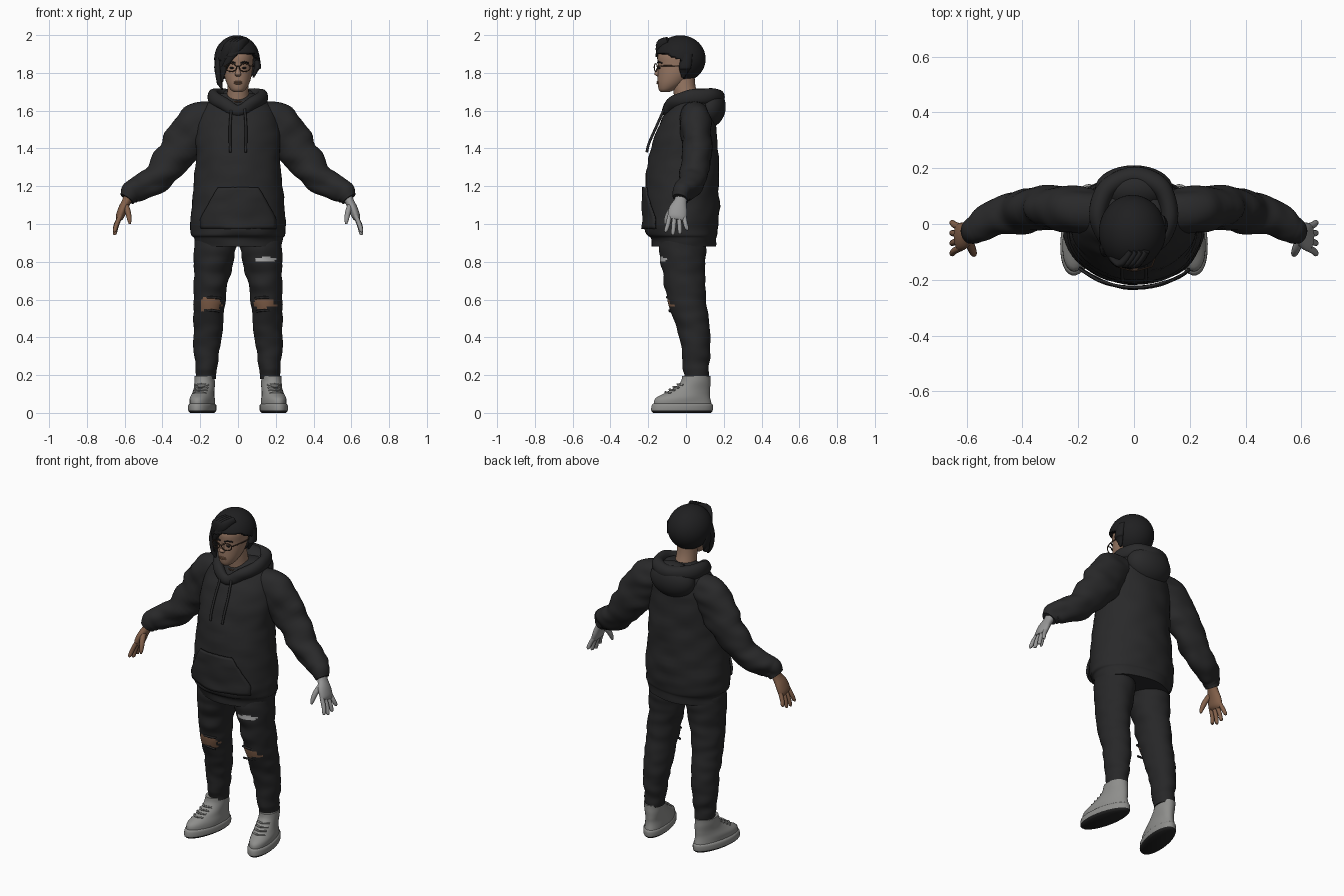
import bpy
import bmesh
import math
from mathutils import Vector, Matrix, noise

default_cube = bpy.data.objects.get("Cube")
if default_cube:
    bpy.data.objects.remove(default_cube, do_unlink=True)


def material(name, red, green, blue):
    mat = bpy.data.materials.new(name)
    mat.use_nodes = True
    mat.diffuse_color = (red, green, blue, 1)
    shader = next(n for n in mat.node_tree.nodes if n.type == "BSDF_PRINCIPLED")
    shader.inputs["Base Color"].default_value = (red, green, blue, 1)
    shader.inputs["Roughness"].default_value = 0.8
    return mat


hoodie_black = material("hoodie black", .022, .022, .023)
jeans_black = material("jeans black", .02, .02, .021)
hair_black = material("hair black", .014, .014, .015)
sole_black = material("sole black", .016, .016, .016)
shoe_grey = material("shoe grey", .27, .27, .26)
glove_grey = material("glove grey", .31, .31, .31)
skin = material("skin", .31, .185, .125)
brown_skin = material("brown skin", .23, .12, .07)
bronze = material("bronze", .07, .04, .025)
thread = material("pale thread", .4, .4, .4)


def finish(name, bm, mats, paint=None):
    """Turn a bmesh into a smooth object, colouring faces with a rule."""
    bmesh.ops.recalc_face_normals(bm, faces=bm.faces)
    if paint:
        for face in bm.faces:
            face.material_index = paint(face.calc_center_median(), face.normal)
    mesh = bpy.data.meshes.new(name)
    bm.to_mesh(mesh)
    bm.free()
    for mat in mats:
        mesh.materials.append(mat)
    mesh.shade_smooth()
    mesh.set_sharp_from_angle(angle=math.radians(50))
    obj = bpy.data.objects.new(name, mesh)
    bpy.context.collection.objects.link(obj)
    return obj


def spline(rings, steps, closed):
    """Smoothly interpolate rings of (x, y, z, half width, half depth)."""
    count = len(rings)
    result = []

    def pick(i):
        return rings[i % count] if closed else rings[max(0, min(count - 1, i))]

    for i in range(count if closed else count - 1):
        for step in range(steps):
            t = step / steps
            result.append([
                b + .5 * t * (c - a + t * (2 * a - 5 * b + 4 * c - d + t * (3 * (b - c) + d - a)))
                for a, b, c, d in zip(pick(i - 1), pick(i), pick(i + 1), pick(i + 2))])
    return result if closed else result + [list(rings[-1])]


def tube(name, rings, mats, ref=None, segs=24, steps=4, closed=False,
         paint=None, fold=0, side=1, matrix=None):
    """Loft ellipses; flat rings without ref, otherwise square to the path."""
    rings = spline(rings, steps, closed)
    bm = bmesh.new()
    loops = []
    total = len(rings)
    for i, (x, y, z, a, b) in enumerate(rings):
        u, v = Vector((1, 0, 0)), Vector((0, 1, 0))
        if ref:
            after = rings[(i + 1) % total if closed else min(i + 1, total - 1)]
            before = rings[i - 1 if closed else max(i - 1, 0)]
            tangent = (Vector(after[:3]) - Vector(before[:3])).normalized()
            v = Vector(ref)
            v = (v - tangent * v.dot(tangent)).normalized()
            u = v.cross(tangent)
        loop = []
        for k in range(segs):
            angle = math.tau * k / segs
            arm = u * a * math.cos(angle) + v * b * math.sin(angle)
            co = Vector((x, y, z)) + arm
            if fold:
                squash = Vector((co.x * 9, co.y * 9, co.z * 17))
                co += arm.normalized() * noise.noise(squash) * fold
            co.x *= side
            loop.append(bm.verts.new(matrix @ co if matrix else co))
        loops.append(loop)
    pairs = list(zip(loops, loops[1:]))
    if closed:
        pairs.append((loops[-1], loops[0]))
    else:
        bm.faces.new(loops[0])
        bm.faces.new(loops[-1])
    for low, high in pairs:
        for k in range(segs):
            n = (k + 1) % segs
            bm.faces.new((low[k], low[n], high[n], high[k]))
    return finish(name, bm, mats, paint)


def cord(name, points, radius, mat, ref=(1, 0, 0), closed=False, side=1, matrix=None):
    rings = [(*p, radius, radius) for p in points]
    return tube(name, rings, [mat], ref, segs=8, closed=closed, side=side, matrix=matrix)


def ellipsoid(name, center, radii, mat, tilt=0):
    bm = bmesh.new()
    place = Matrix.Translation(center) @ Matrix.Rotation(tilt, 4, "X") @ Matrix.Diagonal((*radii, 1))
    bmesh.ops.create_uvsphere(bm, u_segments=32, v_segments=20, radius=1, matrix=place)
    return finish(name, bm, [mat])


X_AXIS, Y_AXIS, Z_AXIS = (1, 0, 0), (0, 1, 0), (0, 0, 1)

# Hoodie body, with a narrower ribbed hem at the bottom
torso = tube("hoodie_body", [
    (0, -.01, .88, .228, .165), (0, -.012, .925, .236, .175), (0, -.02, .95, .25, .19),
    (0, -.02, 1.04, .252, .195), (0, -.02, 1.2, .235, .194), (0, -.013, 1.35, .222, .184),
    (0, .003, 1.5, .222, .157), (0, .025, 1.6, .195, .125), (0, .04, 1.66, .14, .095),
    (0, .045, 1.69, .09, .07)], [hoodie_black], segs=48, steps=6, fold=.009)

# Hood: rolled collar and the sack hanging at the back
tube("hood_collar", [
    (0, -.105, 1.6, .022, .03), (.08, -.07, 1.64, .028, .035), (.128, .02, 1.668, .032, .042),
    (.1, .125, 1.675, .035, .042), (0, .17, 1.67, .035, .045), (-.1, .125, 1.675, .035, .042),
    (-.128, .02, 1.668, .032, .042), (-.08, -.07, 1.64, .028, .035)],
    [hoodie_black], Z_AXIS, closed=True, steps=6, fold=.006)
ellipsoid("hood_sack", (0, .125, 1.615), (.14, .085, .105), hoodie_black, -.15)

# Front pocket wrapped onto the body
bm = bmesh.new()
bmesh.ops.create_grid(bm, x_segments=20, y_segments=14, size=1)
for vert in bm.verts:
    across, up = vert.co.x, (vert.co.y + 1) / 2
    x = across * (.2 - .09 * max(0, up - .25) / .75)
    vert.co = (x, -.24 + x * x * 2, .975 + .22 * up)
pocket = finish("front_pocket", bm, [hoodie_black])
wrap = pocket.modifiers.new("wrap", "SHRINKWRAP")
wrap.target = torso
wrap.wrap_mode = "ABOVE_SURFACE"
wrap.offset = .009
pocket.modifiers.new("thickness", "SOLIDIFY").thickness = .009

for side, label in ((1, "left"), (-1, "right")):
    # Sleeve with bunched cuff
    tube(label + "_sleeve", [
        (.1, .04, 1.58, .07, .07), (.17, .045, 1.555, .1, .085), (.24, .055, 1.49, .112, .085),
        (.32, .06, 1.38, .1, .078), (.41, .045, 1.265, .082, .074), (.475, .025, 1.215, .074, .066),
        (.53, .002, 1.185, .068, .06), (.557, -.01, 1.17, .058, .052), (.575, -.018, 1.158, .056, .05),
        (.592, -.025, 1.135, .044, .044)],
        [hoodie_black], Y_AXIS, segs=32, steps=6, fold=.016, side=side)

    # Hand: palm, four fingers and thumb
    hand = glove_grey if side > 0 else brown_skin
    tube(label + "_palm", [
        (.575, -.022, 1.155, .028, .032), (.59, -.03, 1.12, .024, .034), (.61, -.042, 1.08, .024, .048),
        (.625, -.047, 1.04, .022, .05), (.632, -.05, 1.022, .013, .042)],
        [hand], Y_AXIS, side=side)
    for i, length in enumerate((.075, .09, .085, .065)):
        y = -.086 + .025 * i
        bend = -.02 + .012 * i
        tube(f"{label}_finger_{i + 1}", [
            (.622, y, 1.045, .012, .012), (.643, y + bend * .5, 1.035 - length * .5, .012, .012),
            (.652, y + bend, 1.04 - length, .01, .01), (.652, y + bend, 1.032 - length, .004, .004)],
            [hand], Y_AXIS, segs=12, side=side)
    tube(label + "_thumb", [
        (.597, -.05, 1.105, .016, .018), (.583, -.085, 1.065, .015, .016),
        (.575, -.105, 1.025, .012, .012), (.573, -.112, 1.0, .005, .005)],
        [hand], Y_AXIS, segs=12, side=side)

    # Trouser leg with torn knees and thigh
    def torn(c, n):
        ragged = noise.noise(c * 40) * .5
        if n.y > -.15:
            return 0
        height = .038 if c.x < 0 else .027
        if math.hypot((abs(c.x) - .143) / .057, (c.z - .575) / height) + ragged < 1:
            return 1
        if c.x > 0 and math.hypot((c.x - .145) / .045, (c.z - .812) / .014) + ragged < 1:
            return 2
        return 0

    tube(label + "_leg", [
        (.112, -.02, .93, .11, .12), (.122, -.018, .86, .112, .122), (.135, -.012, .75, .098, .112),
        (.15, .003, .6, .085, .102), (.156, .038, .45, .079, .086), (.165, .054, .3, .066, .074),
        (.168, .055, .22, .055, .066), (.168, .055, .18, .052, .063)],
        [jeans_black, brown_skin, thread], segs=56, steps=12, paint=torn, fold=.009, side=side)
    for z, x, reach in ((.612, .14, .05), (.543, .14, .045)):
        cord(label + "_knee_fray", [(x - reach, -.082, z - .006), (x, -.101 + (.612 - z) * .2, z),
             (x + reach, -.08 + (.612 - z) * .2, z - .004)], .006, jeans_black, Z_AXIS, side=side)

    # High shoe turned slightly outwards
    turn = Matrix.Translation((.185 * side, 0, 0)) @ Matrix.Rotation(.2 * side, 4, "Z")
    tube(label + "_shoe_sole", [
        (0, -.022, 0, .058, .155), (0, -.022, .012, .068, .166), (0, -.02, .04, .068, .165),
        (0, -.02, .05, .06, .157)], [shoe_grey, sole_black], segs=32, side=side, matrix=turn,
        paint=lambda c, n: int(c.z < .01))
    tube(label + "_shoe_upper", [
        (0, -.02, .035, .062, .158), (0, -.016, .075, .061, .15), (0, .008, .105, .056, .122),
        (0, .035, .135, .053, .093), (0, .05, .165, .052, .08), (0, .055, .195, .052, .077)],
        [shoe_grey], segs=32, side=side, matrix=turn, fold=.007)
    for i in range(4):
        y, z = -.112 + .022 * i, .11 + .014 * i
        cord(label + "_lace", [(-.035, y + .024, z - .005), (0, y, z), (.035, y + .024, z - .005)],
             .005, shoe_grey, Z_AXIS, matrix=turn)

    # Drawstring
    cord(label + "_drawstring", [(.035, -.115, 1.61), (.042, -.155, 1.52), (.042, -.195, 1.43),
         (.04, -.208, 1.38)], .007, hoodie_black, side=side)

    # Eye, brow and spectacles
    ellipsoid(label + "_eye", (.033 * side, -.141, 1.826), (.013, .007, .005), hair_black)
    cord(label + "_brow", [(.014, -.151, 1.852), (.035, -.146, 1.858), (.055, -.128, 1.852)],
         .004, hair_black, Z_AXIS, side=side)
    rim = [(.036 + .028 * math.cos(k * math.pi / 6), -.16 + .008 * math.cos(k * math.pi / 6),
            1.828 + .021 * math.sin(k * math.pi / 6)) for k in range(12)]
    cord(label + "_spectacle_rim", rim, .0028, bronze, Y_AXIS, closed=True, side=side)
    cord(label + "_spectacle_arm", [(.064, -.152, 1.835), (.08, -.1, 1.838), (.084, -.01, 1.835)],
         .003, bronze, Z_AXIS, side=side)
cord("spectacle_bridge", [(-.009, -.166, 1.832), (0, -.168, 1.835), (.009, -.166, 1.832)], .003, bronze, Z_AXIS)

# Neck, head and face
tube("neck", [(0, .025, 1.58, .085, .075), (0, .005, 1.66, .062, .066), (0, -.01, 1.73, .056, .06),
              (0, -.015, 1.8, .055, .06)], [skin])
tube("head", [
    (0, -.112, 1.698, .02, .02), (0, -.1, 1.712, .04, .044), (0, -.078, 1.745, .06, .072),
    (0, -.058, 1.79, .073, .092), (0, -.047, 1.84, .078, .101), (0, -.043, 1.9, .08, .104),
    (0, -.04, 1.96, .05, .06)], [skin], segs=32, steps=5)
tube("nose", [(0, -.142, 1.838, .008, .008), (0, -.152, 1.81, .011, .01), (0, -.154, 1.793, .017, .014),
              (0, -.147, 1.782, .01, .006)], [skin], segs=16)
for z in (1.752, 1.744):
    ellipsoid("lip", (0, -.147, z), (.023, .009, .005), brown_skin)
necklace = [(.068 * math.sin(k * math.pi / 4), .006 - .074 * math.cos(k * math.pi / 4),
             1.658 - .012 * math.cos(k * math.pi / 4)) for k in range(8)]
cord("necklace", necklace, .004, bronze, Z_AXIS, closed=True)

# Hair cap with an opening for the face
bm = bmesh.new()
cap = Matrix.Translation((-.006, -.03, 1.874)) @ Matrix.Diagonal((.12, .134, .125, 1))
bmesh.ops.create_uvsphere(bm, u_segments=64, v_segments=40, radius=1, matrix=cap)
opening = []
for face in bm.faces:
    c = face.calc_center_median()
    hairline = 1.9 - max(0, c.y + .1) * .45 + min(0, c.x) * .35
    edge = -.012 if c.x > 0 else -.075
    if (c.y < edge and c.z < hairline) or (c.z < 1.765 and c.y < .0):
        opening.append(face)
bmesh.ops.delete(bm, geom=opening, context="FACES")
hair = finish("hair_cap", bm, [hair_black])
hair.modifiers.new("thickness", "SOLIDIFY").thickness = .025

# Swept fringe and side locks
for i in range(4):
    s = .018 * i
    tube("fringe_lock", [
        (.045 - s, -.095, 1.972, .012, .02), (.01 - s, -.14, 1.945, .016, .028),
        (-.035 - s * .8, -.142 + s * .4, 1.9 - s * .3, .014, .026),
        (-.075 - s * .5, -.115 + s, 1.83 - s, .012, .024), (-.086 - s * .3, -.1 + s, 1.755 - s * .3, .006, .012)],
        [hair_black], Z_AXIS, segs=16)
for x, y, drop in ((-.098, -.085, 1.71), (-.1, -.045, 1.735), (.096, -.005, 1.775)):
    tube("side_lock", [(x, y + .01, 1.9, .016, .03), (x * 1.08, y, 1.83, .018, .032),
                       (x, y - .004, drop + .04, .014, .026), (x * .85, y - .01, drop, .004, .008)],
         [hair_black], segs=16)
